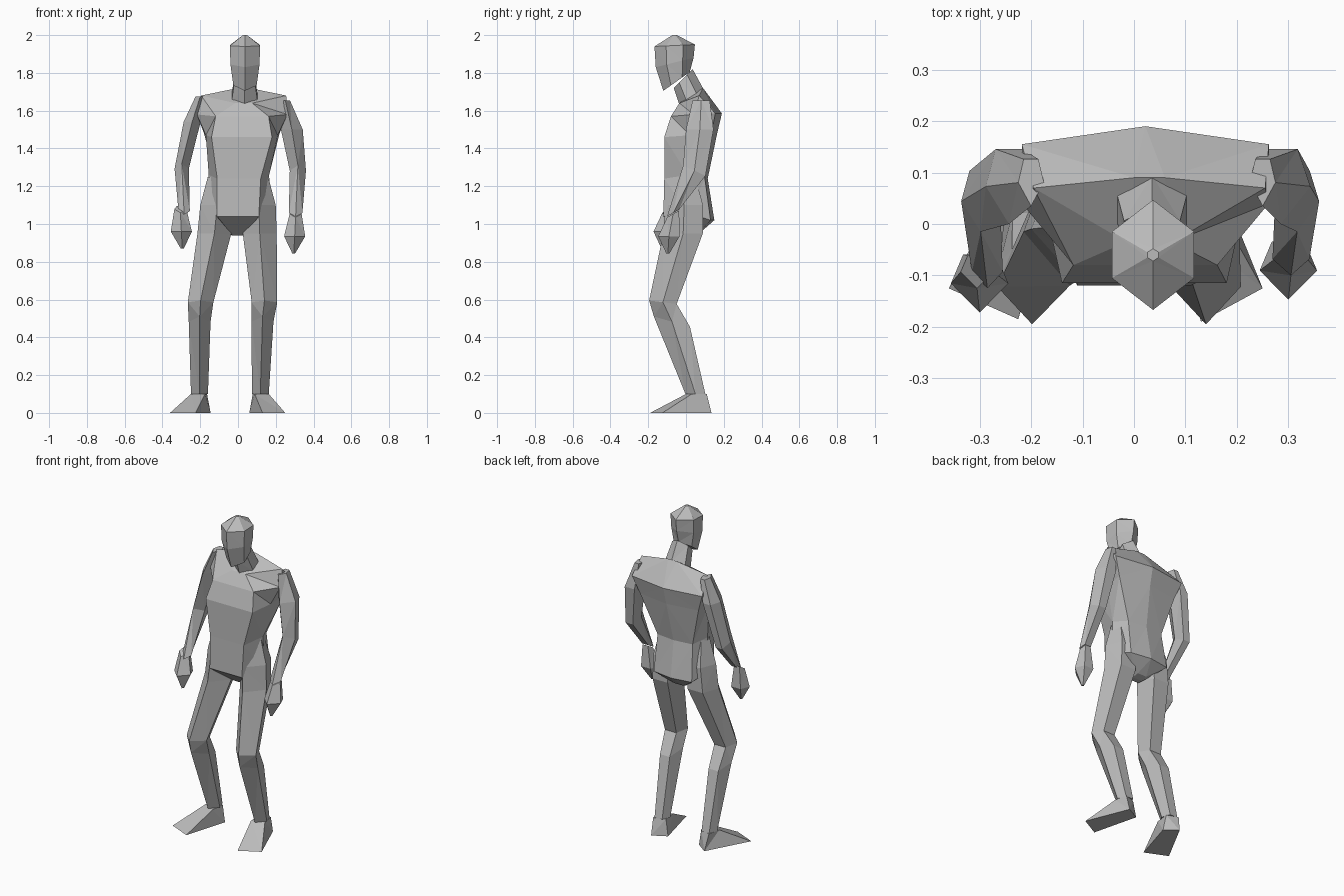
import bpy, bmesh
from math import sin, cos, radians

cube = bpy.data.objects.get("Cube")
if cube:
    bpy.data.objects.remove(cube)

grey = bpy.data.materials.new("plain grey")
grey.use_nodes = True
colour = (0.5, 0.5, 0.5, 1)
grey.diffuse_color = colour
grey.node_tree.nodes["Principled BSDF"].inputs["Base Color"].default_value = colour


def loft(name, rings):
    """Skin a stack of equal point rings and close both ends."""
    bm = bmesh.new()
    loops = [[bm.verts.new(p) for p in ring] for ring in rings]
    count = len(loops[0])
    for low, high in zip(loops, loops[1:]):
        for i in range(count):
            j = (i + 1) % count
            bm.faces.new((low[i], low[j], high[j], high[i]))
    bm.faces.new(loops[0][::-1])
    bm.faces.new(loops[-1])
    bmesh.ops.triangulate(bm, faces=[f for f in bm.faces if len(f.verts) > 3])
    bmesh.ops.recalc_face_normals(bm, faces=bm.faces)
    mesh = bpy.data.meshes.new(name)
    bm.to_mesh(mesh)
    bm.free()
    mesh.materials.append(grey)
    obj = bpy.data.objects.new(name, mesh)
    bpy.context.collection.objects.link(obj)
    return obj


def section(angles, x, y, z, wide, deep, tilt=0):
    """Ring around a centre; angle 0 faces front, tilt lifts the back."""
    ring = []
    for a in angles:
        s, c = sin(radians(a)), cos(radians(a))
        ring.append((x + wide * s, y - deep * c, z - tilt * c))
    return ring


def tube(name, angles, rows):
    return loft(name, [section(angles, *row) for row in rows])


PENTAGON = (0, 85, 145, 215, 275)
HEXAGON = (0, 65, 115, 180, 245, 295)


def torso_ring(cx, front, side, back, bulge):
    """Symmetric ring from half width, depth and height of three corners."""
    half = [front, side, back]
    left = [(cx + w, y, z) for w, y, z in half]
    right = [(cx - w, y, z) for w, y, z in reversed(half)]
    spine = (cx, back[1] + bulge, back[2])
    return left + [spine] + right


# Torso, from crotch to collar
loft("torso", [
    torso_ring(0, (.03, .0, .94), (.035, .03, .94), (.03, .07, .95), 0),
    torso_ring(0, (.11, -.12, 1.04), (.17, .01, 1.06), (.13, .13, 1.02), .02),
    torso_ring(.005, (.115, -.115, 1.24), (.16, .01, 1.26), (.12, .1, 1.24), .015),
    torso_ring(.02, (.16, -.115, 1.46), (.19, .02, 1.47), (.2, .135, 1.48), .03),
    torso_ring(.022, (.14, -.08, 1.57), (.24, .04, 1.58), (.24, .155, 1.585), .035),
    torso_ring(.03, (.045, -.035, 1.64), (.225, .07, 1.68), (.03, .09, 1.72), 0),
])

# Neck and head
tube("neck", HEXAGON, [
    (.035, .03, 1.67, .075, .065, .04),
    (.035, -.015, 1.77, .06, .05, .05),
])
tube("head", HEXAGON, [
    (.037, -.05, 1.755, .068, .07, .05),
    (.037, -.06, 1.855, .085, .1, .025),
    (.037, -.06, 1.945, .088, .107, .005),
    (.037, -.06, 2.0, .012, .012),
])


# Legs: hip, thigh, knee, calf, ankle
def leg(name, hip, thigh, knee, calf, ankle):
    tube(name, PENTAGON, [
        (hip, .0, 1.25, .05, .06),
        (hip, .0, 1.1, .09, .11),
        (thigh, -.005, .95, .09, .115),
        (knee, -.115, .585, .068, .08, -.01),
        (calf, -.065, .48, .058, .105, -.03),
        (ankle, .055, .1, .045, .058),
    ])


leg("right_leg", -.11, -.125, -.198, -.203, -.204)
leg("left_leg", .11, .115, .14, .13, .118)


# Feet: flat wedges running from the ankle down to splayed toes
def foot(name, ankle, heel_in, heel_out, toe_out, toe_in):
    sole = [(x, y, 0) for x, y in (heel_in, heel_out, toe_out, toe_in)]
    side = 1 if ankle > 0 else -1
    top = [(ankle + side * dx, y, .1)
           for dx, y in ((-.04, .085), (.03, .11), (.045, .03), (-.03, .0))]
    loft(name, [sole, top])


foot("right_foot", -.204, (-.145, .08), (-.22, .135), (-.36, -.125), (-.225, -.185))
foot("left_foot", .118, (.06, .09), (.145, .135), (.25, -.125), (.13, -.19))

# Arms: shoulder, upper arm, elbow, forearm, wrist
tube("right_arm", PENTAGON, [
    (-.2, .085, 1.675, .025, .05),
    (-.243, .08, 1.54, .045, .08),
    (-.298, .05, 1.29, .038, .065, -.03),
    (-.285, -.09, 1.07, .03, .035, .02),
])
tube("left_arm", PENTAGON, [
    (.25, .085, 1.655, .025, .05),
    (.285, .08, 1.5, .058, .08),
    (.317, .05, 1.28, .043, .065, -.03),
    (.305, -.065, 1.06, .036, .035, .02),
])

# Hands: tapered mitts ending in a point
for name, x, y, z in (("right_hand", -.3, -.11, .96), ("left_hand", .3, -.085, .935)):
    side = 1 if x > 0 else -1
    tube(name, PENTAGON, [
        (x - side * -.005, y + .02, z + .12, .032, .035, .02),
        (x, y, z, .056, .062),
        (x - side * .005, y - .01, z - .09, .008, .01),
    ])
